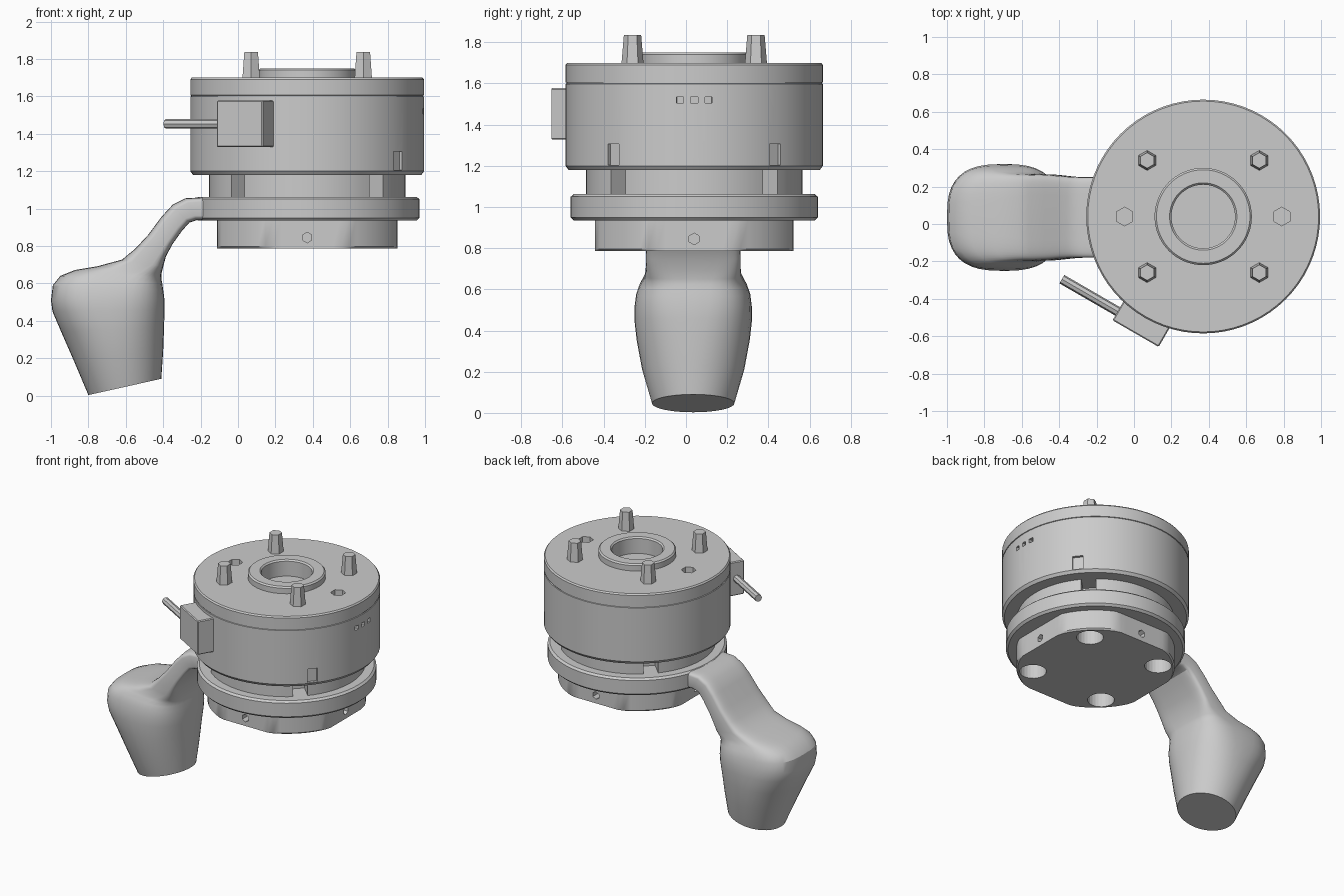
import bpy, bmesh, math
from mathutils import Matrix, Vector

if "Cube" in bpy.data.objects:
    bpy.data.objects.remove(bpy.data.objects["Cube"])

CX, CY = 0.37, 0.04          # axis of the turned parts
QUARTERS = [math.radians(a) for a in (45, 135, 225, 315)]


def finish(name, bm, angle=30):
    bmesh.ops.recalc_face_normals(bm, faces=bm.faces)
    me = bpy.data.meshes.new(name)
    bm.to_mesh(me)
    bm.free()
    ob = bpy.data.objects.new(name, me)
    bpy.context.collection.objects.link(ob)
    if angle:
        activate(ob)
        bpy.ops.object.shade_smooth_by_angle(angle=math.radians(angle))
    return ob


def activate(ob):
    bpy.ops.object.select_all(action='DESELECT')
    ob.select_set(True)
    bpy.context.view_layer.objects.active = ob


def skin(name, rings):
    """Bridge closed rings of points and cap both ends."""
    bm = bmesh.new()
    loops = [[bm.verts.new(p) for p in ring] for ring in rings]
    n = len(loops[0])
    for a, b in zip(loops, loops[1:]):
        for i in range(n):
            j = (i + 1) % n
            bm.faces.new((a[i], a[j], b[j], b[i]))
    bm.faces.new(loops[0])
    bm.faces.new(loops[-1])
    return finish(name, bm)


def lathe(name, profile, n=72, flat=9.0):
    """Revolve (radius, z) points; flat clips the outline to a square."""
    def clip(v):
        return max(-flat, min(flat, v))
    return skin(name, [[(CX + clip(r * math.cos(t)), CY + clip(r * math.sin(t)), z)
                        for t in (2 * math.pi * i / n for i in range(n))]
                       for r, z in profile])


def polar(angle, radius, z):
    return Vector((CX + radius * math.cos(angle), CY + radius * math.sin(angle), z))


def add_box(bm, angle, radius, z, size):
    """Box with its local x pointing outwards from the axis."""
    m = (Matrix.Translation(polar(angle, radius, z)) @ Matrix.Rotation(angle, 4, 'Z')
         @ Matrix.Diagonal((*size, 1)))
    return bmesh.ops.create_cube(bm, size=1, matrix=m)


def add_rod(bm, p, q, r1, r2, n):
    p, q = Vector(p), Vector(q)
    d = q - p
    m = Matrix.Translation((p + q) / 2) @ d.to_track_quat('Z', 'Y').to_matrix().to_4x4()
    bmesh.ops.create_cone(bm, cap_ends=True, segments=n, radius1=r1, radius2=r2,
                          depth=d.length, matrix=m)


def cut(ob, bm):
    tool = finish("cutter", bm, None)
    tool.hide_render = True
    mod = ob.modifiers.new("cut", 'BOOLEAN')
    mod.operation, mod.solver, mod.object = 'DIFFERENCE', 'EXACT', tool
    activate(ob)
    # keep the cut ahead of any smoothing modifier
    bpy.ops.object.modifier_move_to_index(modifier="cut", index=0)
    bpy.ops.object.modifier_apply(modifier="cut")
    bpy.data.objects.remove(tool)


# Drum body with seam groove, raised collar and blind bore
body = lathe("drum_body", [
    (0.45, 1.18), (0.61, 1.18), (0.625, 1.20), (0.625, 1.598), (0.62, 1.600),
    (0.62, 1.604), (0.625, 1.606), (0.625, 1.69), (0.617, 1.70), (0.26, 1.70),
    (0.26, 1.74), (0.25, 1.75), (0.18, 1.75), (0.17, 1.74), (0.17, 1.63)])
bm = bmesh.new()
for a in (0, math.pi):                                   # dowel holes
    add_rod(bm, polar(a, 0.42, 1.58), polar(a, 0.42, 1.8), 0.05, 0.05, 6)
for y in (-0.07, 0, 0.07):                               # row of small ports
    add_box(bm, y / 0.625, 0.625, 1.52, (0.06, 0.035, 0.03))
for a in (-39, 39):                                      # lower side slots
    add_box(bm, math.radians(a), 0.63, 1.255, (0.05, 0.07, 0.1))
cut(body, bm)

# Four tapered pins on the top
bm = bmesh.new()
for a in QUARTERS:
    add_rod(bm, polar(a, 0.424, 1.68), polar(a, 0.424, 1.836), 0.055, 0.042, 6)
finish("top_pins", bm, None)

# Neck with corner slots
neck = lathe("neck", [(0.525, 1.05), (0.525, 1.19)])
bm = bmesh.new()
for a in QUARTERS:
    add_box(bm, a, 0.5, 1.12, (0.2, 0.1, 0.2))
cut(neck, bm)

# Clamp ring and flat-sided base plate, drilled together
ring = lathe("clamp_ring", [(0.585, 0.935), (0.6, 0.95), (0.6, 1.05), (0.585, 1.063)])
plate = lathe("base_plate", [(0.52, 0.787), (0.53, 0.797), (0.53, 0.95)], flat=0.483)
for ob in (ring, plate):
    bm = bmesh.new()
    for a in QUARTERS:
        add_rod(bm, polar(a, 0.42, 0.7), polar(a, 0.42, 1.03), 0.09, 0.09, 24)
    if ob is plate:
        for i in range(4):                               # side screw holes
            a = i * math.pi / 2
            add_rod(bm, polar(a, 0.42, 0.845), polar(a, 0.55, 0.845), 0.028, 0.028, 6)
    cut(ob, bm)

# Connector box with cable stub leaving along the tangent
SIDE = math.radians(240)
tangent = Vector((math.cos(math.radians(150)), math.sin(math.radians(150)), 0))
bm = bmesh.new()
add_box(bm, SIDE, 0.63, 1.453, (0.186, 0.285, 0.25))
bmesh.ops.bevel(bm, geom=bm.edges[:], offset=0.006, segments=1, affect='EDGES')
finish("connector_box", bm, None)
bm = bmesh.new()
start = polar(SIDE, 0.668, 1.453)
add_rod(bm, start + tangent * 0.1, start + tangent * 0.487, 0.026, 0.026, 8)
finish("cable_stub", bm)

# Handle and arm: outer xz point, inner xz point, half width, squareness
sections = [
    (-.80, .003, -.41, .09, .200, 2.0), (-.875, .18, -.40, .24, .248, 2.1),
    (-.945, .34, -.395, .37, .275, 2.3), (-.992, .45, -.393, .46, .286, 2.6),
    (-1.0, .51, -.394, .52, .285, 2.8), (-.99, .59, -.40, .565, .277, 3.0),
    (-.95, .64, -.405, .60, .262, 3.2), (-.87, .672, -.41, .625, .245, 3.5),
    (-.75, .692, -.41, .65, .234, 4.0), (-.62, .727, -.40, .69, .23, 5.0),
    (-.55, .785, -.385, .745, .23, 6.0), (-.48, .86, -.35, .81, .226, 6.0),
    (-.41, .955, -.30, .88, .22, 6.0), (-.35, 1.02, -.26, .925, .216, 6.0),
    (-.28, 1.055, -.22, .938, .215, 7.0), (-.19, 1.06, -.15, .94, .215, 8.0),
    (-.05, 1.06, -.05, .94, .215, 8.0)]


def super_ring(x1, z1, x2, z2, half, e, n=40):
    pts = []
    for i in range(n):
        c, s = math.cos(2 * math.pi * i / n), math.sin(2 * math.pi * i / n)
        u = math.copysign(abs(c) ** (2 / e), c)
        v = math.copysign(abs(s) ** (2 / e), s)
        pts.append(((x1 + x2) / 2 + u * (x2 - x1) / 2, CY + v * half - 0.005,
                    (z1 + z2) / 2 + u * (z2 - z1) / 2))
    return pts


skin("handle_and_arm", [super_ring(*s) for s in sections])
